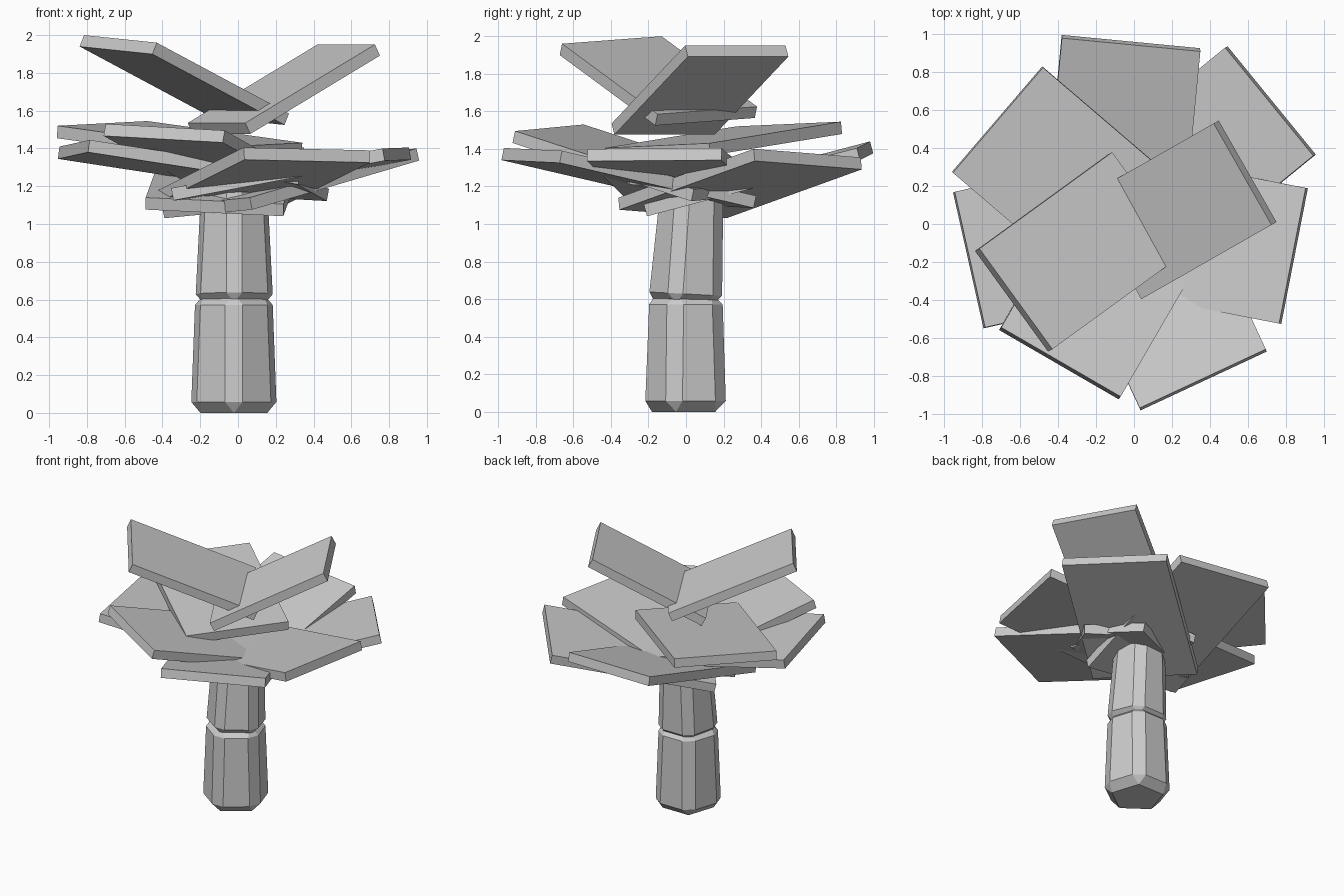
import bpy
import math
from mathutils import Vector

cube = bpy.data.objects.get("Cube")
if cube:
    bpy.data.objects.remove(cube, do_unlink=True)

# One plain grey for everything
grey = bpy.data.materials.new("plain grey")
grey.use_nodes = True
colour = (0.6, 0.6, 0.6, 1)
grey.diffuse_color = colour
grey.node_tree.nodes["Principled BSDF"].inputs["Base Color"].default_value = colour


def trunk_section(name, z0, z1, r0, r1, centre, lean, bevel):
    """Tapered five-sided post with chamfered edges and one corner to the front."""
    bpy.ops.mesh.primitive_cone_add(
        vertices=5, radius1=r0, radius2=r1, depth=z1 - z0,
        location=(*centre, (z0 + z1) / 2), rotation=(lean, 0, math.pi))
    post = bpy.context.object
    post.name = name
    post.data.materials.append(grey)
    mod = post.modifiers.new("chamfer", "BEVEL")
    mod.width = bevel
    mod.segments = 1
    mod.limit_method = "NONE"


def leaf_slab(name, a, b, reach, drop, thick=0.066):
    """Flat board: outer top edge a-b, running inward by reach and down by drop."""
    a, b = Vector(a), Vector(b)
    edge = b - a
    inward = Vector((-edge.y, edge.x, 0)).normalized()
    if inward.dot(a + b) > 0:
        inward.negate()
    run = inward * reach - Vector((0, 0, drop))
    down = edge.cross(run).normalized() * thick
    if down.z > 0:
        down.negate()
    top = [a, b, b + run, a + run]
    verts = top + [v + down for v in top]
    faces = [(0, 1, 2, 3), (7, 6, 5, 4)]
    faces += [(i, i + 4, (i + 1) % 4 + 4, (i + 1) % 4) for i in range(4)]
    if edge.cross(run).z < 0:
        faces = [f[::-1] for f in faces]
    mesh = bpy.data.meshes.new(name)
    mesh.from_pydata(verts, [], faces)
    mesh.materials.append(grey)
    bpy.context.collection.objects.link(bpy.data.objects.new(name, mesh))


# Trunk in two stacked sections
trunk_section("lower_trunk", 0, 0.63, 0.258, 0.233, (-0.022, 0.005), 0, 0.058)
trunk_section("upper_trunk", 0.575, 1.21, 0.234, 0.2, (-0.02, 0.02), 0.055, 0.052)

# Lower ring of leaves
leaf_slab("back_leaf", (-0.38, 0.98, 1.44), (0.35, 0.91, 1.405), 1.14, 0.3)
leaf_slab("back_left_leaf", (0.48, 0.93, 1.355), (0.945, 0.36, 1.4), 1.14, 0.26)
leaf_slab("left_leaf", (0.905, 0.19, 1.405), (0.765, -0.525, 1.4), 1.14, 0.21)
leaf_slab("front_left_leaf", (0.695, -0.66, 1.39), (0.03, -0.97, 1.405), 1.14, 0.24)
leaf_slab("front_right_leaf", (-0.07, -0.91, 1.495), (-0.7, -0.545, 1.53), 1.1, 0.31)
leaf_slab("right_leaf", (-0.785, -0.545, 1.445), (-0.945, 0.17, 1.41), 1.14, 0.17)
leaf_slab("back_right_leaf", (-0.955, 0.27, 1.52), (-0.48, 0.825, 1.545), 1.08, 0.115)

# Raised pair of leaves on top
leaf_slab("top_right_leaf", (-0.43, -0.66, 1.96), (-0.815, -0.13, 2.0), 0.865, 0.375)
leaf_slab("top_left_leaf", (0.725, -0.005, 1.95), (0.42, 0.53, 1.95), 0.79, 0.415)
